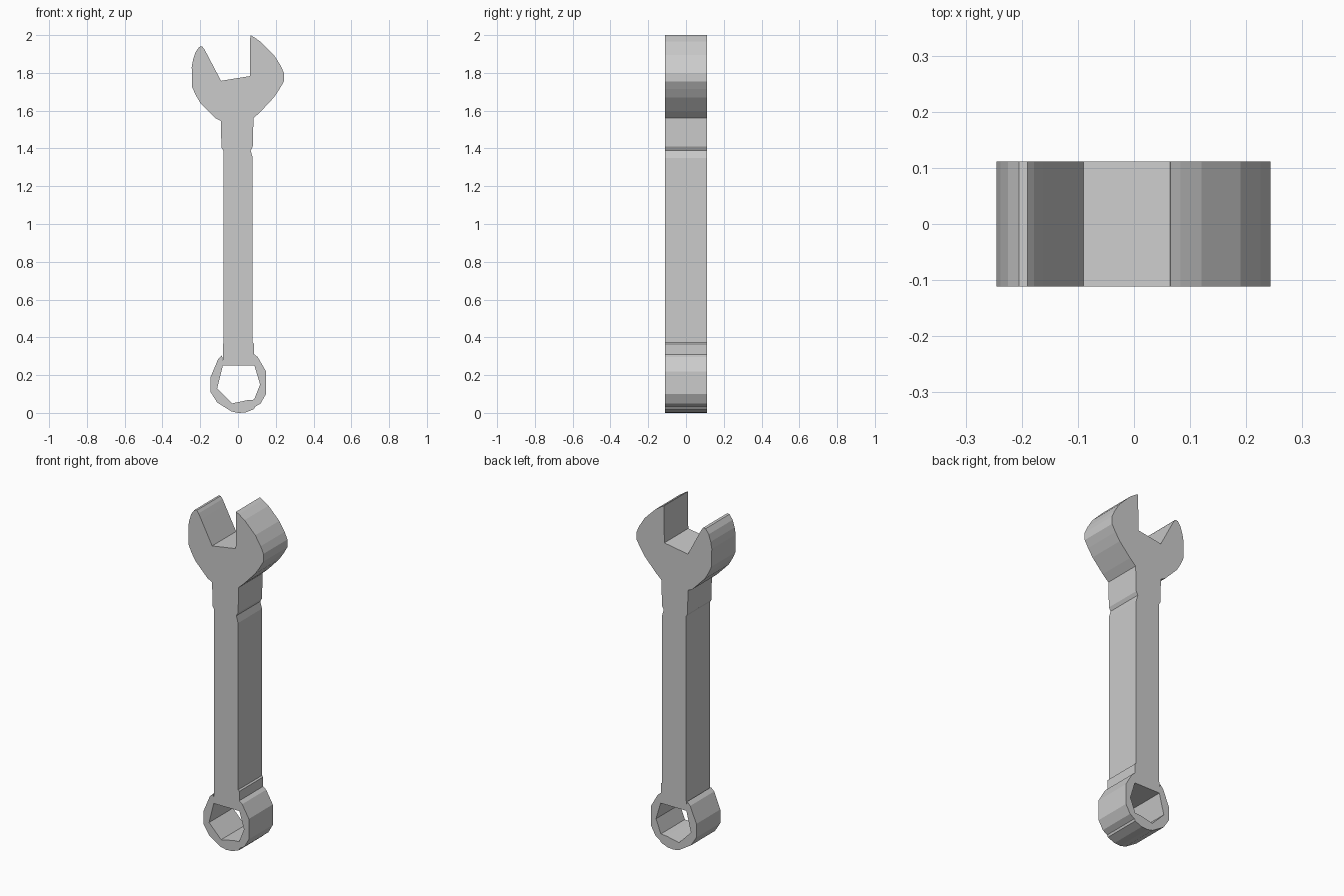
import bpy
import bmesh
from math import radians
from mathutils import Matrix

if "Cube" in bpy.data.objects:
    bpy.data.objects.remove(bpy.data.objects["Cube"])

HALF_THICKNESS = 0.111

# Open jaw: left shoulder, round the two prongs, to the right shoulder
jaw = [(-0.09, 1.545), (-0.12, 1.56), (-0.2, 1.642), (-0.225, 1.685), (-0.243, 1.725),
       (-0.245, 1.83), (-0.238, 1.87), (-0.225, 1.91), (-0.205, 1.938), (-0.19, 1.94),
       (-0.178, 1.925), (-0.162, 1.895), (-0.09, 1.758), (0.063, 1.783),
       (0.065, 2.0), (0.083, 1.99), (0.12, 1.965), (0.19, 1.895), (0.225, 1.84),
       (0.243, 1.80), (0.243, 1.755), (0.22, 1.715), (0.19, 1.67), (0.12, 1.595), (0.082, 1.56)]

# Handle edges with the small steps at each end
right_edge = [(0.078, 1.41), (0.067, 1.39), (0.078, 1.35), (0.078, 0.372), (0.086, 0.365),
              (0.086, 0.31)]
left_edge = [(-0.08, 0.275), (-0.078, 0.372), (-0.078, 1.39), (-0.088, 1.405)]

# Ring end: outer rim and its irregular opening
rim = [(0.105, 0.295), (0.148, 0.22), (0.148, 0.10), (0.12, 0.05), (0.09, 0.032),
       (0.085, 0.02), (0.04, 0.002), (0.0, 0.0), (-0.035, 0.008), (-0.11, 0.055),
       (-0.145, 0.11), (-0.145, 0.19), (-0.105, 0.285), (-0.085, 0.305)]
opening = [(-0.08, 0.25), (0.087, 0.25), (0.117, 0.15), (0.085, 0.07), (0.048, 0.067),
           (-0.032, 0.05), (-0.11, 0.13)]


def add_loop(curve, points):
    spline = curve.splines.new('POLY')
    spline.points.add(len(points) - 1)
    for point, (x, z) in zip(spline.points, points):
        point.co = (x, z, 0, 1)
    spline.use_cyclic_u = True


# Filled, extruded outline with the ring opening cut through
curve = bpy.data.curves.new("wrench_profile", 'CURVE')
curve.dimensions = '2D'
curve.fill_mode = 'BOTH'
curve.extrude = HALF_THICKNESS
add_loop(curve, jaw + right_edge + rim + left_edge)
add_loop(curve, opening)
profile = bpy.data.objects.new("wrench_profile", curve)
bpy.context.collection.objects.link(profile)
bpy.context.view_layer.update()

# Welded flat-faced solid, stood upright
mesh = bpy.data.meshes.new_from_object(
    profile.evaluated_get(bpy.context.evaluated_depsgraph_get()))
bpy.data.objects.remove(profile)
bm = bmesh.new()
bm.from_mesh(mesh)
bmesh.ops.remove_doubles(bm, verts=bm.verts, dist=1e-4)
bm.transform(Matrix.Rotation(radians(90), 4, 'X'))
bmesh.ops.recalc_face_normals(bm, faces=bm.faces)
for face in bm.faces:
    face.smooth = False
bm.to_mesh(mesh)
bm.free()
mesh.name = "wrench_body"
wrench = bpy.data.objects.new("wrench_body", mesh)
bpy.context.collection.objects.link(wrench)
